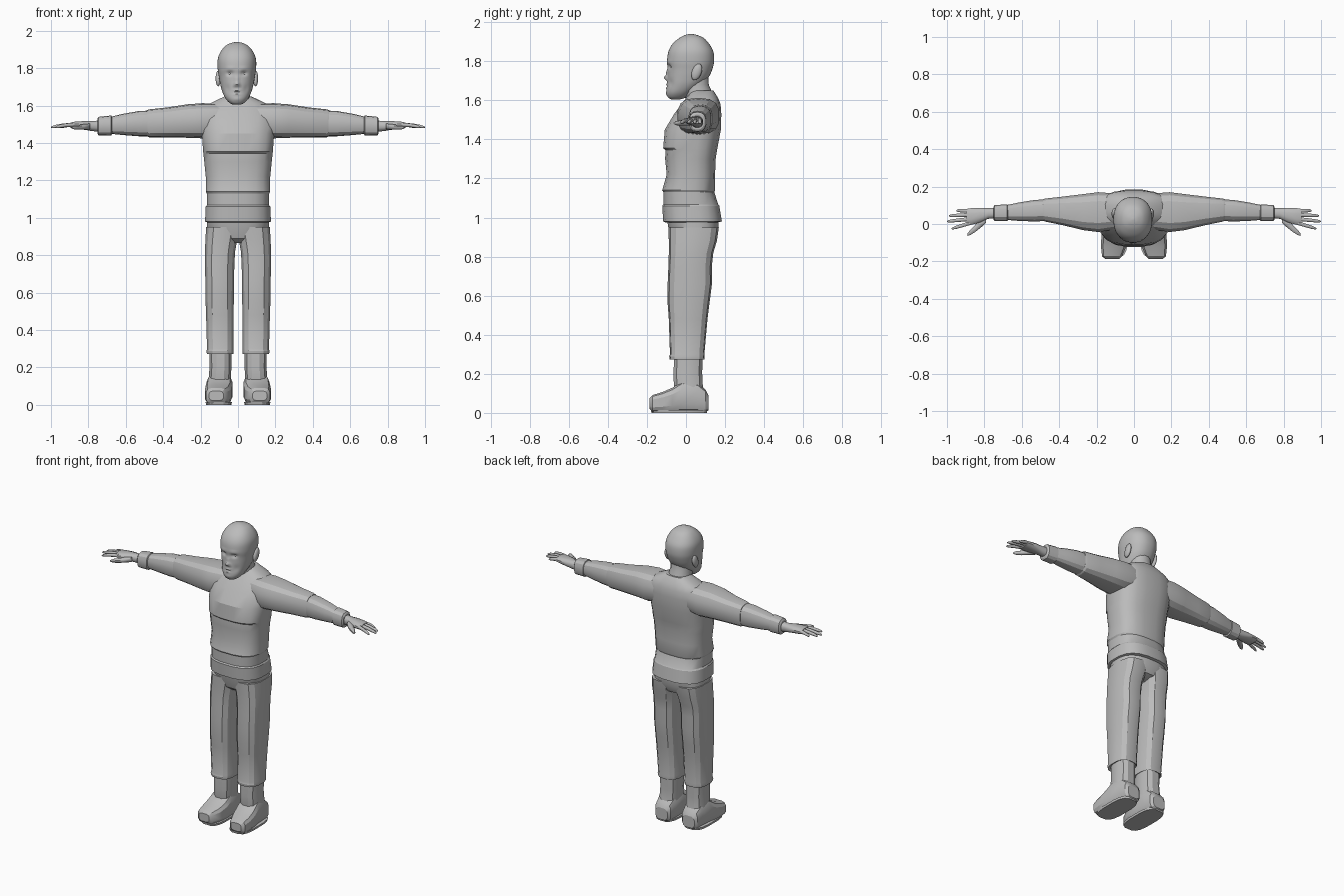
import bpy, bmesh, math
from mathutils import Vector

grey = bpy.data.materials.new("plain_grey")
grey.diffuse_color = (0.5, 0.5, 0.5, 1)


def finish(name, bm, mirror=False, angle=30, shift=0.0):
    bmesh.ops.recalc_face_normals(bm, faces=bm.faces)
    me = bpy.data.meshes.new(name)
    bm.to_mesh(me)
    bm.free()
    me.materials.append(grey)
    ob = bpy.data.objects.new(name, me)
    bpy.context.collection.objects.link(ob)
    ob.location.x = shift
    bpy.ops.object.select_all(action='DESELECT')
    bpy.context.view_layer.objects.active = ob
    ob.select_set(True)
    bpy.ops.object.shade_smooth_by_angle(angle=math.radians(angle))
    if mirror:
        ob.modifiers.new("mirror", 'MIRROR')
    return ob


def loft_mesh(rings, axis, n, e):
    """Rings are (position, a_min, a_max, b_min, b_max) along an axis."""
    bm = bmesh.new()
    loops = []
    for t, a0, a1, b0, b1 in rings:
        loop = []
        for i in range(n):
            ang = 2 * math.pi * (i + 0.5) / n
            c, s = math.cos(ang), math.sin(ang)
            a = (a0 + a1) / 2 + (a1 - a0) / 2 * math.copysign(abs(c) ** (2 / e), c)
            b = (b0 + b1) / 2 + (b1 - b0) / 2 * math.copysign(abs(s) ** (2 / e), s)
            co = {'z': (a, b, t), 'x': (t, a, b), 'y': (a, t, b)}[axis]
            loop.append(bm.verts.new(co))
        loops.append(loop)
    for p, q in zip(loops, loops[1:]):
        for i in range(n):
            j = (i + 1) % n
            bm.faces.new((p[i], p[j], q[j], q[i]))
    bm.faces.new(loops[0])
    bm.faces.new(loops[-1])
    return bm


def loft(name, rings, axis='z', n=16, e=2.5, mirror=False, angle=30, shift=0.0):
    return finish(name, loft_mesh(rings, axis, n, e), mirror, angle, shift)


def dense(rings, k):
    """Smoothly interpolate between rings."""
    out = []
    for i in range(len(rings) - 1):
        p = [Vector(rings[max(0, min(len(rings) - 1, i + d))]) for d in (-1, 0, 1, 2)]
        for s in range(k):
            t = s / k
            out.append(tuple(0.5 * (2 * p[1] + (p[2] - p[0]) * t
                       + (2 * p[0] - 5 * p[1] + 4 * p[2] - p[3]) * t * t
                       + (3 * p[1] - p[0] - 3 * p[2] + p[3]) * t ** 3)))
    return out + [rings[-1]]


def ball(name, centre, radii, tilt=0.0, shift=0.0):
    bm = bmesh.new()
    bmesh.ops.create_uvsphere(bm, u_segments=14, v_segments=10, radius=1)
    for v in bm.verts:
        x, y, z = v.co.x * radii[0], v.co.y * radii[1], v.co.z * radii[2]
        v.co = Vector(centre) + Vector((x, y + z * tilt, z))
    return finish(name, bm, True, 60, shift)


# Head: smooth skull with the face pushed in and out
HEAD_X = -0.006
skull = [(z, -w, w, f, b) for z, w, f, b in (
    (1.605, .02, -.075, -.03), (1.615, .04, -.092, 0), (1.64, .062, -.1, .035),
    (1.68, .08, -.097, .085), (1.72, .09, -.095, .117), (1.76, .097, -.094, .135),
    (1.80, .103, -.097, .144), (1.85, .102, -.09, .14), (1.89, .086, -.068, .118),
    (1.92, .06, -.033, .09), (1.935, .03, -.002, .055), (1.94, .006, .02, .03))]
bm = loft_mesh(dense(skull, 5), 'z', 72, 2.25)
# (side, height, width, tall, push towards the back)
features = ((.037, 1.772, .016, .010, .014), (.036, 1.797, .024, .007, -.004),
            (0, 1.716, .011, .011, -.024), (0, 1.742, .008, .016, -.013),
            (.014, 1.707, .006, .006, -.007), (0, 1.681, .018, .005, -.006),
            (0, 1.671, .02, .0025, .005), (0, 1.661, .016, .005, -.005),
            (0, 1.634, .02, .010, -.003), (.05, 1.69, .015, .02, .005))
for v in bm.verts:
    if v.co.y < -0.02:
        x, z = abs(v.co.x), v.co.z
        v.co.y += sum(d * math.exp(-((x - fx) / sx) ** 2 - ((z - fz) / sz) ** 2)
                      for fx, fz, sx, sz, d in features)
finish("head", bm, angle=50, shift=HEAD_X)
ball("eye", (.037, -.066, 1.772), (.014, .013, .010), shift=HEAD_X)
ball("ear", (.1, .055, 1.745), (.014, .026, .042), .25, HEAD_X)

# Neck, leaning forward
loft("neck", [(1.57, -.085, .085, 0, .155), (1.63, -.07, .07, -.005, .14),
              (1.68, -.066, .066, -.025, .118), (1.73, -.066, .066, -.03, .115)],
     n=16, e=2.1, shift=-.003)

# Sweater body with chest fold, waistband and hem
body = [(z, -w, w, f, b) for z, w, f, b in (
    (.975, .165, -.105, .165), (.98, .178, -.118, .185), (1.06, .174, -.123, .172),
    (1.068, .168, -.117, .166), (1.13, .168, -.117, .146), (1.14, .174, -.123, .150),
    (1.22, .174, -.100, .150), (1.30, .182, -.108, .153), (1.345, .187, -.106, .160),
    (1.355, .188, -.118, .162), (1.45, .195, -.110, .180), (1.53, .195, -.062, .182),
    (1.58, .185, -.025, .178), (1.612, .15, .0, .165), (1.64, .092, .02, .148),
    (1.65, .07, .03, .14))]
loft("sweater", body, n=20, e=2.7, angle=25)

# Sleeves: loose upper sleeve, forearm, cuff
loft("upper_sleeve", [(.10, -.03, .165, 1.44, 1.61), (.19, -.045, .172, 1.425, 1.613),
                      (.27, -.035, .162, 1.428, 1.607), (.38, -.008, .148, 1.43, 1.59),
                      (.475, .012, .137, 1.43, 1.58), (.487, .016, .133, 1.437, 1.575)],
     'x', 14, 2.7, True, 25)
loft("lower_sleeve", [(.46, .016, .133, 1.435, 1.574), (.53, .012, .13, 1.436, 1.571),
                      (.62, .016, .115, 1.443, 1.555), (.69, .022, .10, 1.45, 1.538)],
     'x', 14, 2.5, True, 25)
loft("cuff", [(.672, .024, .098, 1.45, 1.537), (.678, .014, .106, 1.44, 1.547),
              (.745, .015, .102, 1.44, 1.54), (.752, .024, .092, 1.45, 1.53)],
     'x', 14, 2.5, True, 25)

# Hands: wrist and palm, four fingers, thumb
loft("palm", [(.73, .03, .088, 1.458, 1.522), (.78, .027, .085, 1.463, 1.518),
              (.82, .008, .088, 1.47, 1.518), (.87, -.006, .086, 1.475, 1.515),
              (.895, -.006, .082, 1.48, 1.51)], 'x', 12, 2.4, True, 40)
for label, y0, y1, tip in (("index", .005, -.025, .975), ("middle", .027, .014, 1.0),
                           ("ring", .049, .044, .99), ("little", .07, .072, .95)):
    rings = []
    for t, r in ((0, .011), (.45, .0105), (.8, .009), (.95, .006), (1, .002)):
        x, y, z = .875 + (tip - .875) * t, y0 + (y1 - y0) * t, 1.498 - .014 * t * t
        rings.append((x, y - r, y + r, z - r, z + r))
    loft(label + "_finger", rings, 'x', 8, 2.1, True, 50)
loft("thumb", [(.79, .005, .05, 1.472, 1.505), (.82, -.022, .03, 1.47, 1.503),
               (.85, -.045, -.004, 1.47, 1.498), (.875, -.060, -.030, 1.472, 1.495),
               (.89, -.064, -.049, 1.478, 1.489)], 'x', 8, 2.1, True, 50)

# Trousers: seat and two legs with a turned lip at the bottom
loft("trouser_seat", [(.865, -.05, .05, -.045, .09), (.89, -.13, .13, -.075, .145),
                      (.94, -.168, .168, -.09, .168), (1.0, -.168, .168, -.10, .168)],
     n=20, e=2.6)
loft("trouser_leg", [(.28, .034, .157, -.072, .082), (.273, .024, .168, -.084, .094),
                     (.288, .022, .170, -.086, .096), (.30, .024, .167, -.082, .094),
                     (.48, .022, .172, -.088, .110), (.56, .021, .175, -.094, .120),
                     (.66, .020, .176, -.094, .133), (.75, .018, .178, -.090, .132),
                     (.82, .014, .178, -.088, .140), (.88, .003, .176, -.088, .158),
                     (.95, -.01, .172, -.090, .168)], n=14, e=2.7, mirror=True, angle=25)

# Boots: shaft and foot with a flat sole
loft("boot_shaft", [(.06, .036, .160, -.05, .105), (.14, .036, .158, -.064, .088),
                    (.20, .034, .154, -.066, .085), (.31, .034, .156, -.062, .086)],
     n=12, e=2.6, mirror=True, angle=25)
loft("boot_foot", [(-.187, .078, .155, .022, .075), (-.172, .062, .172, .004, .092),
                   (-.12, .040, .178, .002, .108), (-.07, .030, .176, .002, .130),
                   (-.02, .028, .170, .002, .165), (.06, .033, .162, .002, .155),
                   (.10, .040, .155, .002, .12), (.115, .055, .142, .012, .09)],
     'y', 12, 3.4, True, 25)
loft("boot_sole", [(.0, .034, .172, -.178, .108), (.014, .032, .174, -.182, .111)],
     'z', 16, 3.2, True, 25)
